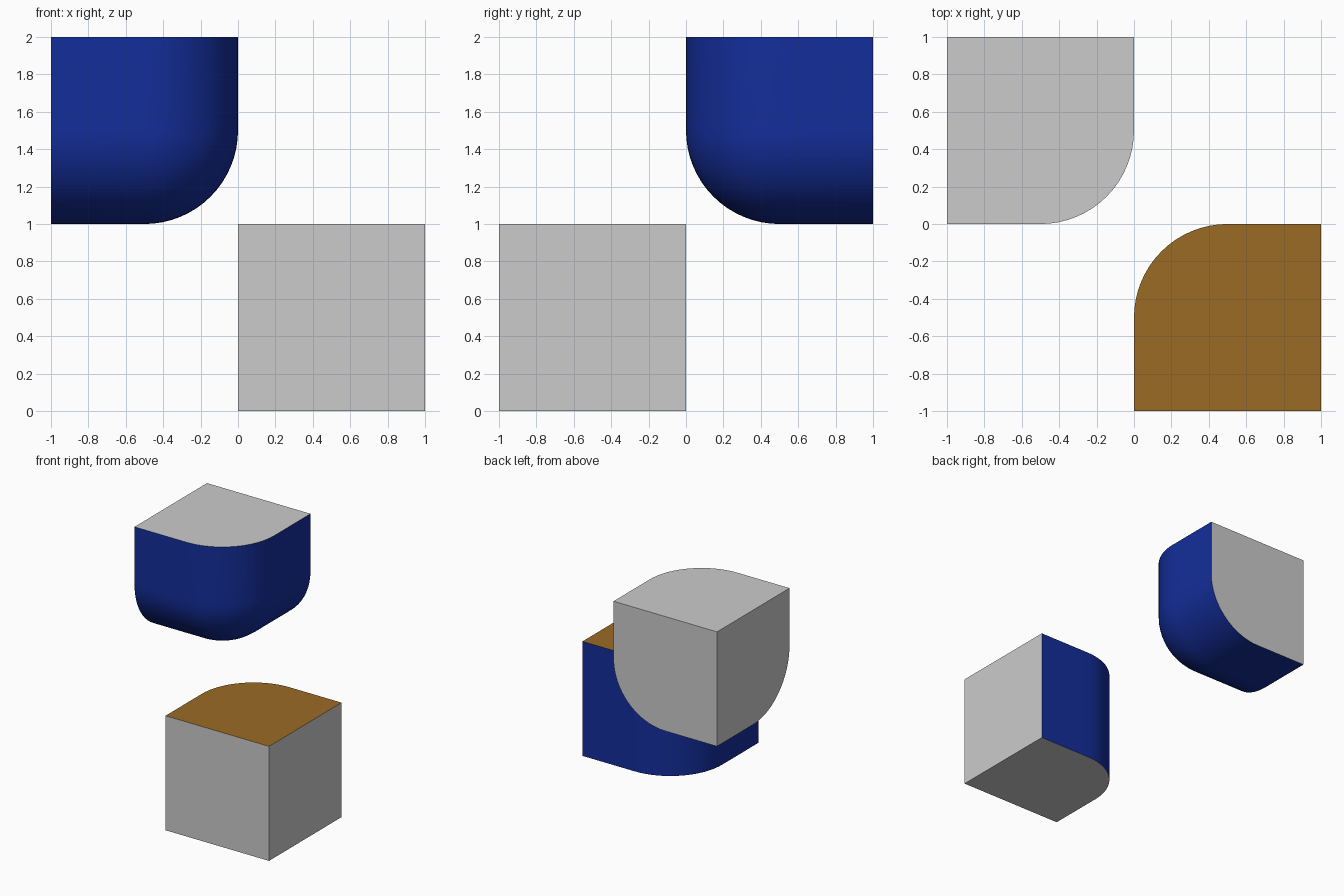
import bpy, bmesh

if "Cube" in bpy.data.objects:
    bpy.data.objects.remove(bpy.data.objects["Cube"])


def material(name, rgb):
    mat = bpy.data.materials.new(name)
    mat.diffuse_color = (*rgb, 1)
    mat.use_nodes = True
    mat.node_tree.nodes["Principled BSDF"].inputs["Base Color"].default_value = mat.diffuse_color
    return mat


blue = material("blue", (0.007, 0.027, 0.328))
brown = material("brown", (0.328, 0.147, 0.019))


def rounded_block(name, center, is_rounded_edge, face_slot):
    """Unit cube with chosen edges rounded; face_slot maps a normal to a material."""
    bm = bmesh.new()
    bmesh.ops.create_cube(bm, size=1)
    bm.normal_update()
    for f in bm.faces:
        f.material_index = face_slot(f.normal)
    edges = [e for e in bm.edges
             if is_rounded_edge((e.verts[0].co + e.verts[1].co) / 2)]
    bmesh.ops.bevel(bm, geom=edges, offset=0.5, offset_type='OFFSET', segments=16,
                    profile=0.5, affect='EDGES', material=1, clamp_overlap=False)
    bmesh.ops.translate(bm, verts=bm.verts, vec=center)
    mesh = bpy.data.meshes.new(name)
    bm.to_mesh(mesh)
    bm.free()
    for mat in (None, blue, brown):  # slot 0 stays plain grey
        mesh.materials.append(mat)
    obj = bpy.data.objects.new(name, mesh)
    bpy.context.collection.objects.link(obj)
    bpy.ops.object.select_all(action='DESELECT')
    obj.select_set(True)
    bpy.context.view_layer.objects.active = obj
    bpy.ops.object.shade_smooth_by_angle(angle=0.5)


# Lower block: one rounded upright edge, brown top
rounded_block("lower_block", (0.5, -0.5, 0.5),
              lambda m: m.x < -0.4 and m.y > 0.4,
              lambda n: 2 if n.z > 0.5 else int(n.x < -0.5 or n.y > 0.5))

# Upper block: three edges meeting at a ball corner
rounded_block("upper_block", (-0.5, 0.5, 1.5),
              lambda m: (m.x > 0.4) + (m.y < -0.4) + (m.z < -0.4) == 2,
              lambda n: int(n.x > 0.5 or n.y < -0.5 or n.z < -0.5))
